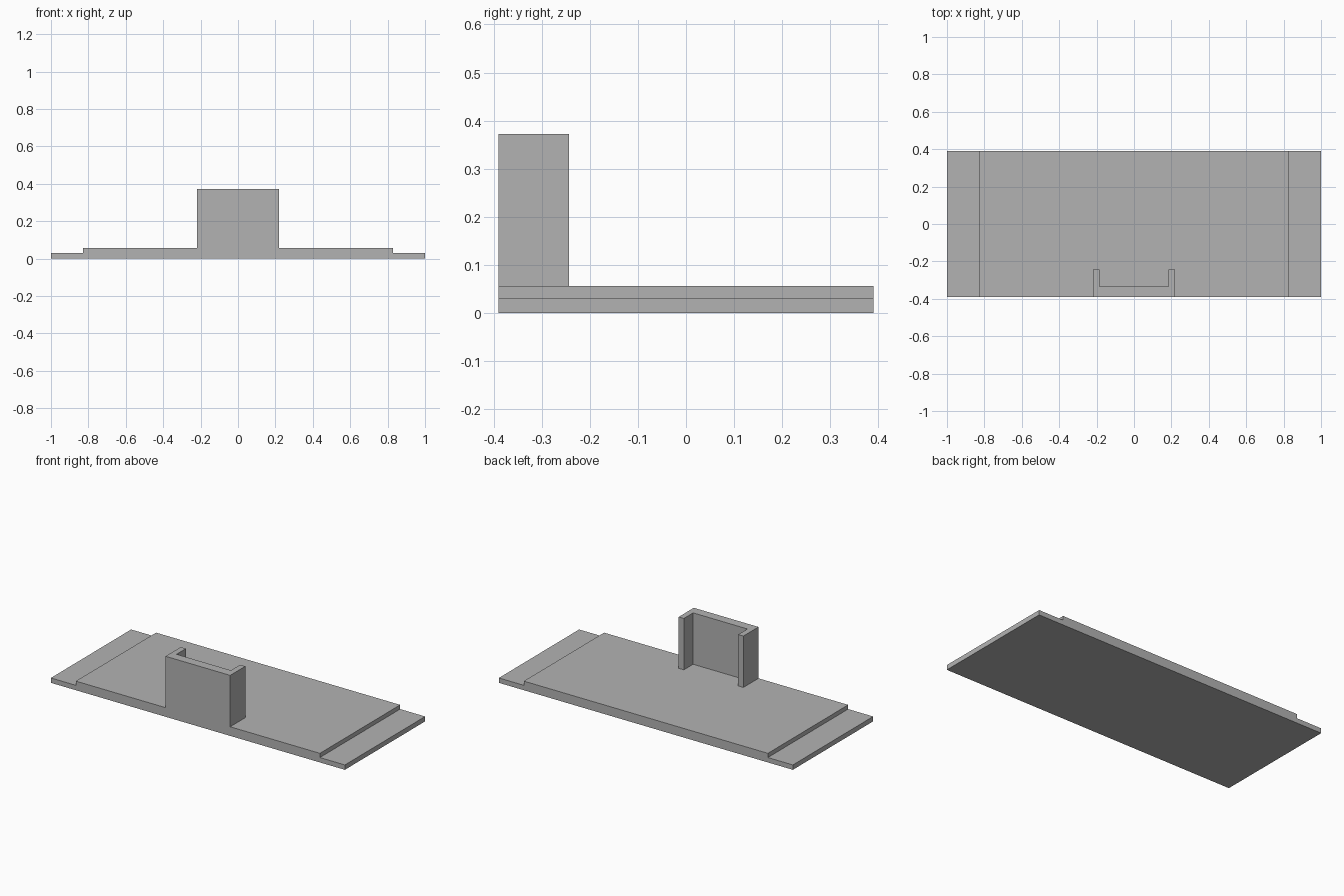
import bpy
import bmesh
from mathutils import Vector

cube = bpy.data.objects.get("Cube")
if cube:
    bpy.data.objects.remove(cube, do_unlink=True)

# Single plain grey
grey = bpy.data.materials.new("plain_grey")
grey.use_nodes = True
colour = (0.45, 0.45, 0.45, 1)
grey.diffuse_color = colour
grey.node_tree.nodes["Principled BSDF"].inputs["Base Color"].default_value = colour


def extrude_profile(name, points, direction):
    """Extrude a closed flat profile along a direction into a solid."""
    bm = bmesh.new()
    face = bm.faces.new([bm.verts.new(p) for p in points])
    result = bmesh.ops.extrude_face_region(bm, geom=[face], use_keep_orig=True)
    verts = [v for v in result["geom"] if isinstance(v, bmesh.types.BMVert)]
    bmesh.ops.translate(bm, verts=verts, vec=Vector(direction))
    bmesh.ops.recalc_face_normals(bm, faces=bm.faces)
    mesh = bpy.data.meshes.new(name)
    bm.to_mesh(mesh)
    bm.free()
    mesh.materials.append(grey)
    obj = bpy.data.objects.new(name, mesh)
    bpy.context.collection.objects.link(obj)
    return obj


def mirrored(half):
    """Complete a right-hand half outline with its reflection in x."""
    return half + [(-a, b) for a, b in reversed(half)]


depth = 0.39
plate_top = 0.056
bracket_top = 0.372

# Base plate with a lower step at each end
step = mirrored([(1, 0), (1, 0.03), (0.83, 0.03), (0.83, plate_top)])
extrude_profile("base_plate", [(x, -depth, z) for x, z in step], (0, 2 * depth, 0))

# Upright channel bracket at the front edge, open towards the back
channel = mirrored([(0.22, -depth), (0.22, -0.243), (0.185, -0.243), (0.185, -0.333)])
extrude_profile("channel_bracket", [(x, y, plate_top) for x, y in channel],
                (0, 0, bracket_top - plate_top))
